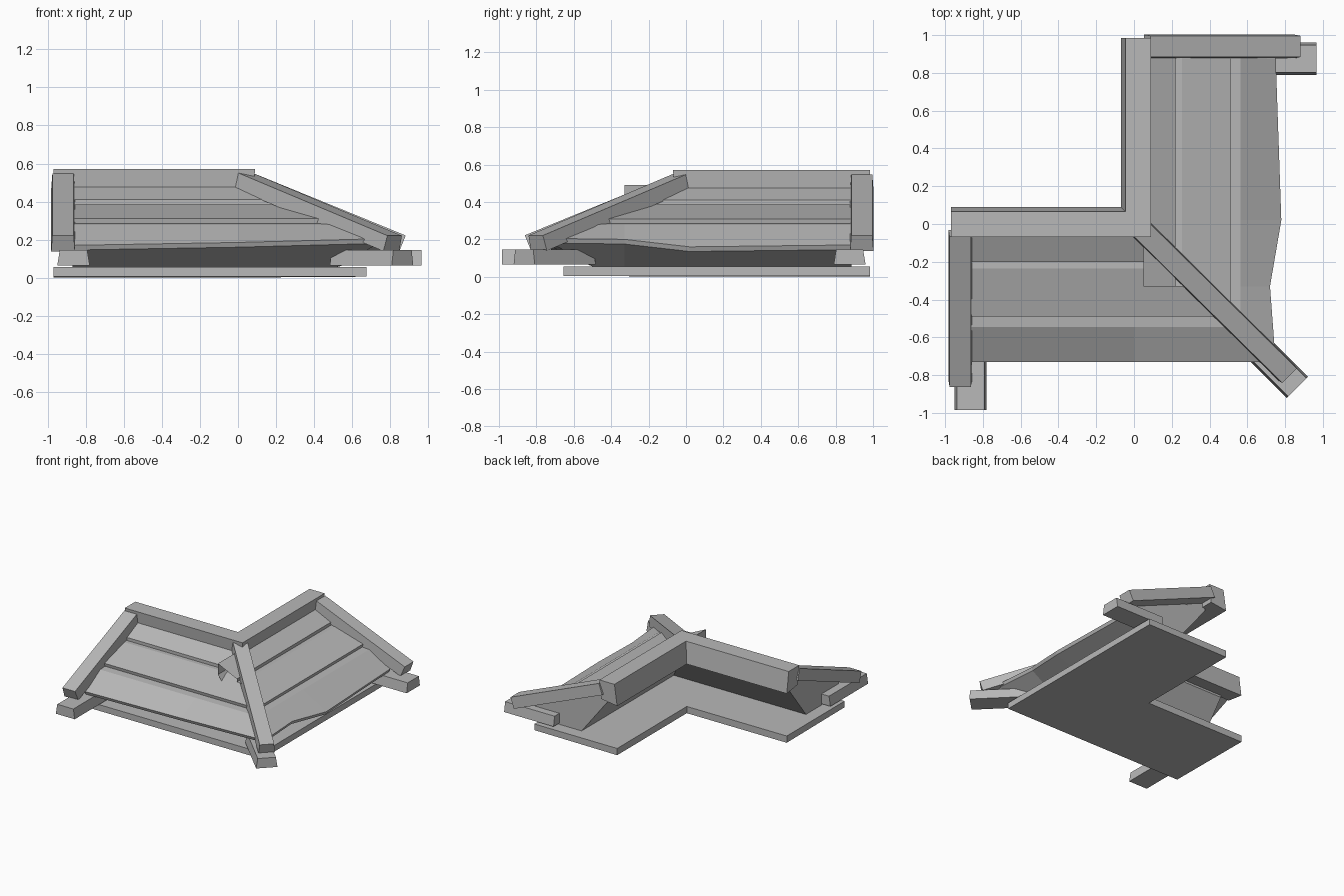
import bpy, bmesh
from mathutils import Vector

cube = bpy.data.objects.get("Cube")
if cube:
    bpy.data.objects.remove(cube, do_unlink=True)

grey = bpy.data.materials.new("weathered_grey")
grey.use_nodes = True
colour = (0.48, 0.48, 0.48, 1)
grey.diffuse_color = colour
grey.node_tree.nodes["Principled BSDF"].inputs["Base Color"].default_value = colour

SHIFT = 0.02  # the two wings mirror across the line x + y = SHIFT


def loft(name, rings):
    """Skin a list of equal rings and cap both ends."""
    bm = bmesh.new()
    loops = [[bm.verts.new(p) for p in ring] for ring in rings]
    n = len(loops[0])
    for a, b in zip(loops, loops[1:]):
        for i in range(n):
            j = (i + 1) % n
            bm.faces.new((a[i], a[j], b[j], b[i]))
    bm.faces.new(loops[0])
    bm.faces.new(loops[-1])
    bmesh.ops.recalc_face_normals(bm, faces=bm.faces)
    mesh = bpy.data.meshes.new(name)
    bm.to_mesh(mesh)
    bm.free()
    mesh.materials.append(grey)
    obj = bpy.data.objects.new(name, mesh)
    bpy.context.collection.objects.link(obj)
    return obj


def front_ring(profile, x):
    return [(x, -d, z) for d, z in profile]


def corner_ring(profile):
    return [(SHIFT + d, -d, z) for d, z in profile]


def side_ring(profile, y):
    return [(SHIFT + d, y, z) for d, z in profile]


def eave(profile, out, up):
    """Move only the lowest board's edge."""
    return [(d + out, z + up) if d > 0.7 else (d, z) for d, z in profile]


def beam(name, start, end, width, thick, taper=1.0):
    """Straight timber; taper narrows its upper face."""
    start, end = Vector(start), Vector(end)
    along = (end - start).normalized()
    side = along.cross(Vector((0, 0, 1))).normalized() * width / 2
    up = side.cross(along).normalized() * thick / 2
    return loft(name, [[p + side * taper + up, p - side * taper + up,
                        p - side - up, p + side - up] for p in (start, end)])


def mirrored(p):
    return (SHIFT - p[1], SHIFT - p[0], p[2])


# L-shaped floor and ridge, each mitred at the corner
floor = [(-0.09, 0.055), (0.655, 0.055), (0.655, 0.005), (-0.09, 0.0)]
ridge = [(-0.065, 0.57), (0.07, 0.57), (0.055, 0.42), (-0.09, 0.40)]
for name, profile in (("floor_plate", floor), ("ridge_beam", ridge)):
    loft(name, [front_ring(profile, -0.97), corner_ring(profile),
                side_ring(profile, 0.985)])

# Stepped roof boards with a tucked-in underside
roof = [(0.03, 0.49), (0.20, 0.41), (0.20, 0.385), (0.235, 0.385),
        (0.49, 0.31), (0.485, 0.285), (0.545, 0.28), (0.73, 0.17),
        (0.72, 0.145), (0.50, 0.055), (0.30, 0.055), (0.03, 0.40)]
loft("roof_boards", [
    front_ring(roof, -0.87),
    front_ring(eave(roof, 0, 0.015), 0.0),
    corner_ring(eave(roof, 0, 0.035)),
    side_ring(eave(roof, -0.03, 0.03), -0.33),
    side_ring(eave(roof, 0.03, -0.01), 0.02),
    side_ring(roof, 0.885)])

# Sloping rafters over the open ends
top, low = (-0.92, -0.05, 0.505), (-0.92, -0.845, 0.18)
beam("front_rafter", top, low, 0.125, 0.09, 0.9)
beam("side_rafter", mirrored(top), mirrored(low), 0.125, 0.09, 0.9)

# Diagonal rafter on the hip
beam("hip_rafter", (0.03, -0.02, 0.51), (0.815, -0.795, 0.18), 0.12, 0.085, 0.9)

# Flat brackets poking out under the eaves
beam("front_bracket", (-0.865, -0.50, 0.105), (-0.865, -0.985, 0.105), 0.17, 0.08, 0.85)
beam("side_bracket", (0.52, 0.875, 0.105), (0.965, 0.875, 0.105), 0.17, 0.08, 0.85)
beam("hip_bracket", (0.54, -0.54, 0.105), (0.865, -0.865, 0.105), 0.16, 0.08, 0.85)
